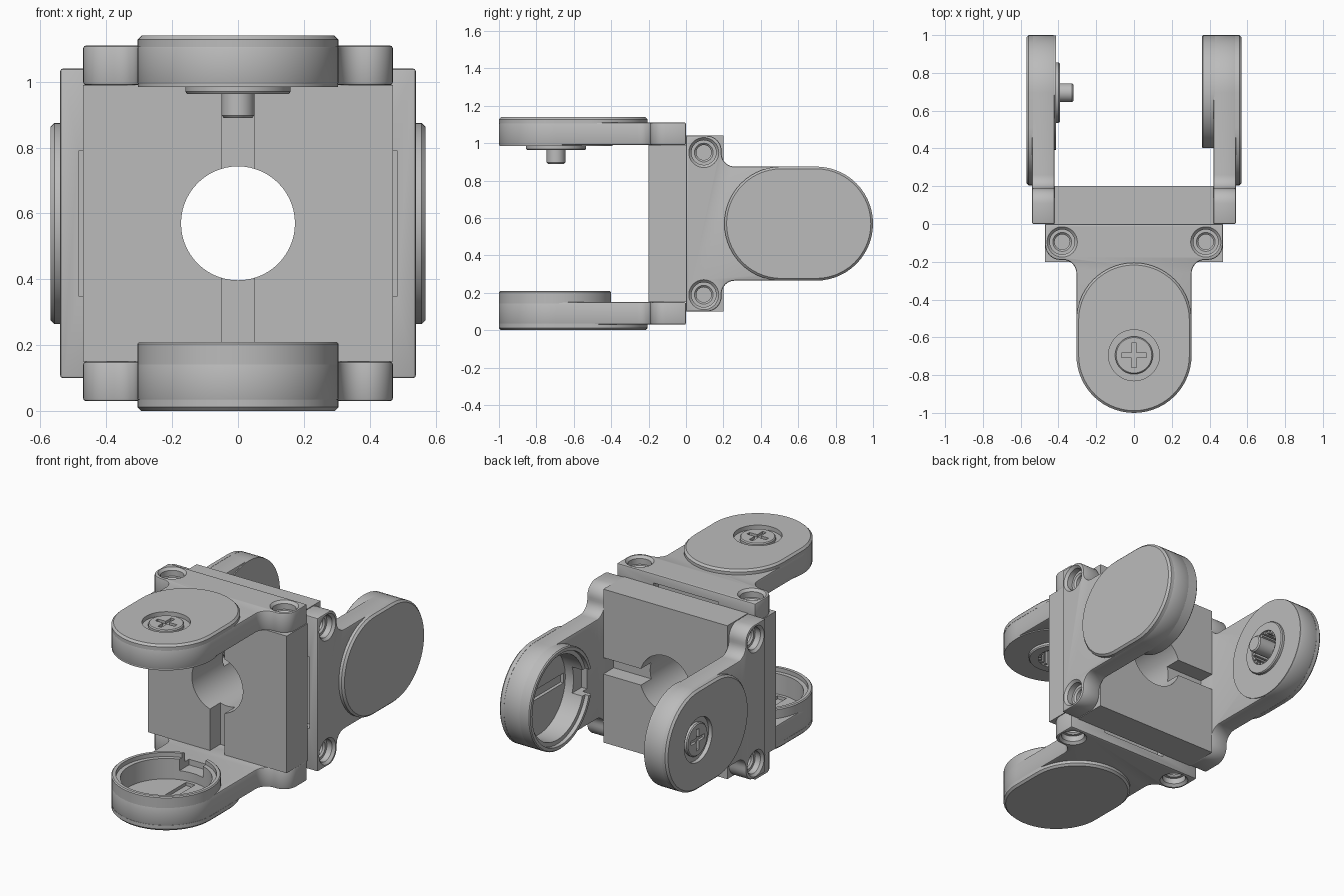
import bpy, bmesh
from math import radians, sin, cos, pi
from mathutils import Matrix

cube = bpy.data.objects.get("Cube")
if cube:
    bpy.data.objects.remove(cube, do_unlink=True)

grey = bpy.data.materials.new("plain grey")
grey.use_nodes = True
GREY = (0.5, 0.5, 0.5, 1)
grey.diffuse_color = GREY
for node in grey.node_tree.nodes:
    if node.type == 'BSDF_PRINCIPLED':
        node.inputs["Base Color"].default_value = GREY

AXIS = -0.695     # y of the pivot in the arm
R = 0.305         # radius of the arm end


def arc(cx, cy, r, a0, a1, n):
    """Points on an arc, angles in degrees."""
    return [(cx + r * cos(radians(a0 + (a1 - a0) * i / n)),
             cy + r * sin(radians(a0 + (a1 - a0) * i / n))) for i in range(n + 1)]


def circle(r, cy=AXIS, cx=0, n=56):
    return arc(cx, cy, r, 0, 360, n)[:-1]


def rect(x0, x1, y0, y1):
    return [(x0, y0), (x1, y0), (x1, y1), (x0, y1)]


def stadium(r):
    return arc(0, -0.51, r, 0, 180, 28) + arc(0, AXIS, r, 180, 360, 28)


def loft(name, sections):
    """Closed solid through equal rings, each given as (points, height)."""
    bm = bmesh.new()
    rings = [[bm.verts.new((x, y, z)) for x, y in pts] for pts, z in sections]
    n = len(rings[0])
    for a, b in zip(rings, rings[1:]):
        for i in range(n):
            j = (i + 1) % n
            bm.faces.new((a[i], a[j], b[j], b[i]))
    bm.faces.new(rings[0])
    bm.faces.new(rings[-1])
    bmesh.ops.recalc_face_normals(bm, faces=bm.faces)
    mesh = bpy.data.meshes.new(name)
    bm.to_mesh(mesh)
    bm.free()
    mesh.materials.append(grey)
    obj = bpy.data.objects.new(name, mesh)
    bpy.context.scene.collection.objects.link(obj)
    return obj


def prism(name, pts, z0, z1):
    return loft(name, [(pts, z0), (pts, z1)])


def finish(obj, cutters=(), bevel=0):
    """Bake an edge bevel and a list of cuts into the part."""
    if bevel:
        m = obj.modifiers.new("bevel", 'BEVEL')
        m.width, m.segments = bevel, 2
        m.limit_method, m.angle_limit = 'ANGLE', radians(50)
    for c in cutters:
        c.hide_render = True
        m = obj.modifiers.new("cut", 'BOOLEAN')
        m.operation, m.solver, m.object = 'DIFFERENCE', 'EXACT', c
    dg = bpy.context.evaluated_depsgraph_get()
    dg.update()
    mesh = bpy.data.meshes.new_from_object(obj.evaluated_get(dg))
    obj.modifiers.clear()
    obj.data = mesh
    for c in cutters:
        bpy.data.objects.remove(c, do_unlink=True)
    parts.append(obj)
    return obj


parts = []

# Base block with round bore and a cross slot
bore = prism("bore_cutter", circle(0.173, 0), -0.1, 0.3)
bore.data.transform(Matrix.Rotation(pi / 2, 4, 'X'))
slot = prism("slot_cutter", rect(-0.05, 0.05, -0.3, -0.1), -0.6, 0.6)
finish(prism("base_block", rect(-0.47, 0.47, -0.2, 0), -0.42, 0.42), [bore, slot])

# Arm outline: screw tabs, waist fillets and round end
half = ([(0.47, 0)] + arc(0.39, -0.11, 0.08, 0, -90, 8)
        + arc(0.375, -0.26, 0.07, 90, 180, 8) + arc(0, AXIS, R, 0, -90, 14))
outline = half + [(-x, y) for x, y in reversed(half[:-1])]


def arm_cutters(s):
    """Countersunk screw holes and the thin slot at the mating face."""
    cuts = [prism("slot_cutter", rect(-0.22, 0.22, -0.05, 0.05), s * 0.43, s * 0.485)]
    for x in (-0.38, 0.38):
        cuts.append(loft("screw_cutter", [
            (circle(0.04, -0.095, x, 32), s * 0.44), (circle(0.04, -0.095, x, 32), s * 0.48),
            (circle(0.05, -0.095, x, 32), s * 0.49), (circle(0.066, -0.095, x, 32), s * 0.49),
            (circle(0.066, -0.095, x, 32), s * 0.525), (circle(0.085, -0.095, x, 32), s * 0.545)]))
    return cuts


def pad(name, s):
    return loft(name, [(stadium(R), s * 0.535), (stadium(R), s * 0.558),
                       (stadium(R - 0.012), s * 0.57)])


def gear_recess():
    return prism("recess_cutter", circle(0.105), 0.3, 0.5)


# Upper arm with pivot pin
finish(prism("pin_arm", outline, 0.42, 0.54), arm_cutters(1) + [gear_recess()], 0.008)
finish(prism("pin_arm_inner_face", circle(R - 0.002), 0.414, 0.43), [gear_recess()])
finish(loft("pin_boss", [(circle(0.155), 0.393), (circle(0.16), 0.4), (circle(0.16), 0.43)]),
       [gear_recess()])
finish(loft("pivot_pin", [(circle(0.043), 0.32), (circle(0.05), 0.328), (circle(0.05), 0.505)]))
for i in range(20):
    tooth = prism("gear_tooth", rect(0.088, 0.108, -0.008, 0.008), 0.4, 0.505)
    tooth.data.transform(Matrix.Translation((0, AXIS, 0)) @ Matrix.Rotation(i * pi / 10, 4, 'Z'))
    finish(tooth)

# Upper pad with a cross-head screw sitting in a recess
finish(pad("pin_arm_pad", 1), [prism("recess_cutter", circle(0.135), 0.545, 0.6)])
head = loft("pivot_screw", [(circle(0.1), 0.54), (circle(0.1), 0.56), (circle(0.094), 0.566)])
finish(head, [prism("cross_cutter", rect(-a, a, AXIS - b, AXIS + b), 0.55, 0.6)
              for a, b in ((0.065, 0.0125), (0.0125, 0.065))])


def cup_cutters():
    """Cavity, rim step, wire notch and floor groove of the cup."""
    return [prism("cavity_cutter", circle(0.255), -0.51, -0.3),
            prism("rim_cutter", circle(0.28), -0.385, -0.3),
            prism("notch_cutter", rect(-0.08, 0.08, -0.53, -0.36), -0.455, -0.3),
            prism("groove_cutter", rect(-0.03, 0.03, -0.93, -0.46), -0.53, -0.3)]


# Lower arm with open cup and plain pad
finish(prism("cup_arm", outline, -0.54, -0.42), arm_cutters(-1) + cup_cutters(), 0.008)
finish(loft("cup_wall", [(circle(R), -0.43), (circle(R), -0.366), (circle(R - 0.006), -0.36)]),
       cup_cutters())
finish(pad("cup_arm_pad", -1))

# Shade, then place the front bracket and its turned twin at the back
lift = Matrix.Translation((0, 0, 0.57))
turn = Matrix(((0, 0, -1, 0), (0, -1, 0, 0), (-1, 0, 0, 0), (0, 0, 0, 1)))
bpy.ops.object.select_all(action='DESELECT')
for p in parts:
    p.select_set(True)
bpy.context.view_layer.objects.active = parts[0]
bpy.ops.object.shade_smooth_by_angle(angle=radians(30))
for p in parts:
    twin = p.copy()
    bpy.context.scene.collection.objects.link(twin)
    base_name = p.name
    p.name = "front_" + base_name
    twin.name = "back_" + base_name
    p.matrix_world = lift
    twin.matrix_world = lift @ turn
